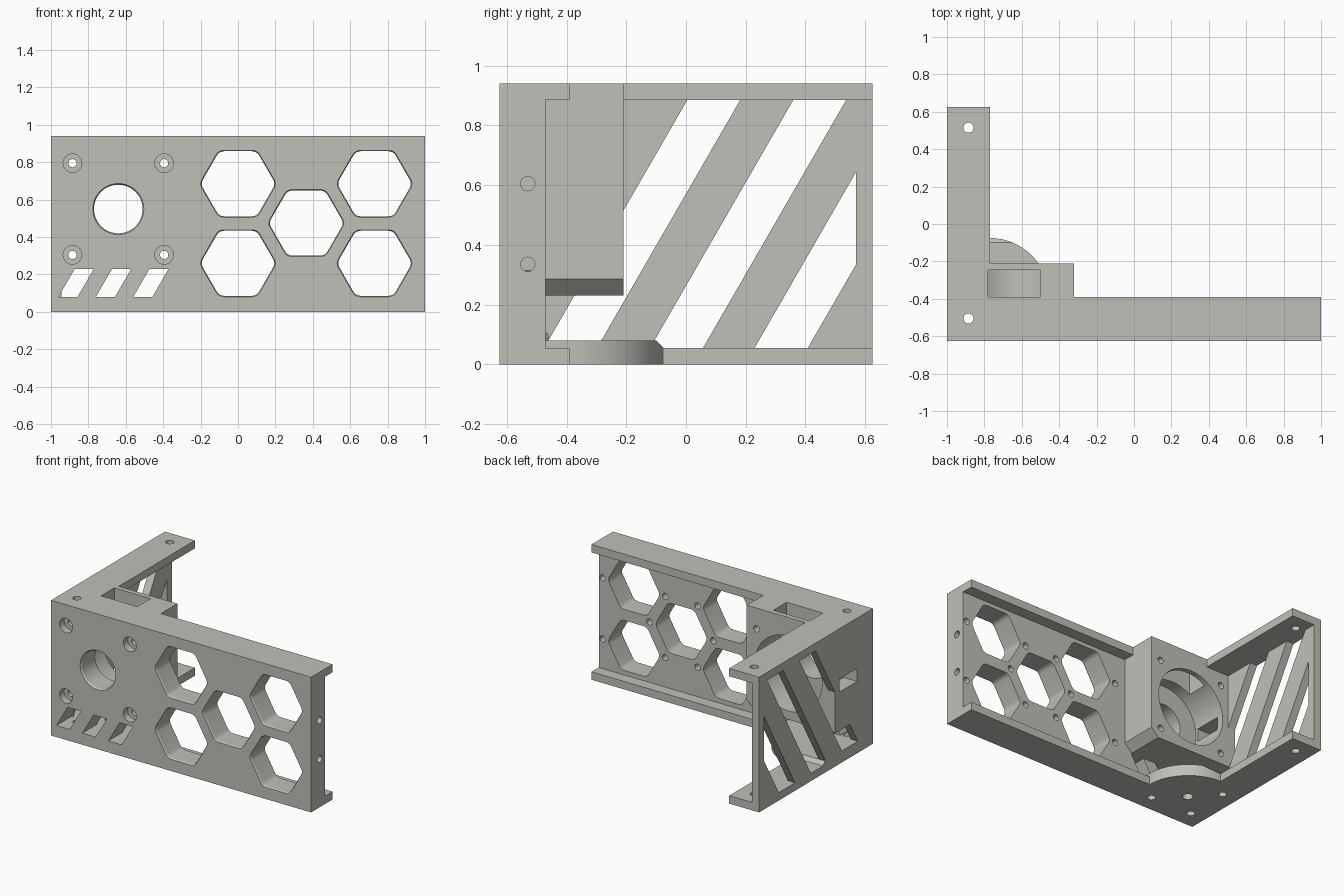
import bpy, bmesh, math
from mathutils import Vector

if "Cube" in bpy.data.objects:
    bpy.data.objects.remove(bpy.data.objects["Cube"])

mat = bpy.data.materials.new("warm grey plastic")
mat.diffuse_color = (0.53, 0.53, 0.49, 1)
mat.use_nodes = True
mat.node_tree.nodes["Principled BSDF"].inputs["Base Color"].default_value = mat.diffuse_color

PLACE = {'x': lambda u, v, d: (d, u, v),
         'y': lambda u, v, d: (u, d, v),
         'z': lambda u, v, d: (u, v, d)}


def loft(name, axis, rings):
    """Solid through rings [(2D points, depth along axis), ...]."""
    bm = bmesh.new()
    rows = [[bm.verts.new(PLACE[axis](u, v, d)) for u, v in pts] for pts, d in rings]
    n = len(rows[0])
    for a, b in zip(rows, rows[1:]):
        for i in range(n):
            j = (i + 1) % n
            bm.faces.new((a[i], a[j], b[j], b[i]))
    bm.faces.new(rows[0])
    bm.faces.new(rows[-1])
    bmesh.ops.recalc_face_normals(bm, faces=bm.faces)
    me = bpy.data.meshes.new(name)
    bm.to_mesh(me)
    bm.free()
    me.materials.append(mat)
    ob = bpy.data.objects.new(name, me)
    bpy.context.collection.objects.link(ob)
    return ob


def prism(name, axis, pts, a, b):
    return loft(name, axis, [(pts, a), (pts, b)])


def box(name, x0, x1, y0, y1, z0, z1):
    return prism(name, 'z', [(x0, y0), (x1, y0), (x1, y1), (x0, y1)], z0, z1)


def circle(u, v, r, n=24):
    return [(u + r * math.cos(2 * math.pi * i / n), v + r * math.sin(2 * math.pi * i / n))
            for i in range(n)]


def round_hex(u, v, flat, r=0.045):
    pts = []
    for k in range(6):
        a = k * math.pi / 3
        c = (flat - r) / math.cos(math.pi / 6)
        for s in range(-2, 3):
            t = a + s * math.pi / 12
            pts.append((u + c * math.cos(a) + r * math.cos(t), v + c * math.sin(a) + r * math.sin(t)))
    return pts


def combine(base, other, op):
    m = base.modifiers.new(op, 'BOOLEAN')
    m.operation, m.solver, m.object = op, 'EXACT', other
    bpy.context.view_layer.update()
    ev = base.evaluated_get(bpy.context.evaluated_depsgraph_get())
    me = bpy.data.meshes.new_from_object(ev)
    base.modifiers.clear()
    base.data = me
    bpy.data.objects.remove(other)


def cut(other):
    combine(body, other, 'DIFFERENCE')


def add(other):
    combine(body, other, 'UNION')


F, B, W = -0.625, -0.47, 0.055     # panel front, panel back, wall thickness
H = 0.94

# L-shaped wall: thick front panel and thin side wall
body = prism("corner_bracket", 'z',
             [(-1, F), (1, F), (1, B), (-1 + W, B), (-1 + W, 0.625), (-1, 0.625)], 0, H)

# diagonal slots in the side wall
for y in (-0.475, -0.12):
    k = (0.885 - W) / math.sqrt(3)
    cut(prism("wall_slot", 'x', [(y, W), (y + 0.177, W), (y + 0.177 + k, 0.885), (y + k, 0.885)],
              -1.1, -0.9))
cut(prism("wall_slot", 'x', [(0.23, W), (0.408, W), (0.57, 0.335), (0.57, 0.645)], -1.1, -0.9))

# top and bottom L-shaped flanges
for z0, z1 in ((0, W), (H - W, H)):
    add(prism("flange", 'z', [(-1, F), (1, F), (1, -0.39), (-0.77, -0.39), (-0.77, 0.625),
                              (-1, 0.625)], z0, z1))

# round corner gusset on the floor, its back edge bevelled
arc = [(-0.77 + 0.315 * math.sin(t), -0.39 + 0.315 * math.cos(t))
       for t in [i * math.pi / 2 / 16 for i in range(17)]]
gusset = prism("gusset", 'z', [(-1, F), (-0.455, F)] + arc[::-1] + [(-1, -0.075)], 0, 0.08)
bm = bmesh.new()
bm.from_mesh(gusset.data)
res = bmesh.ops.bisect_plane(bm, geom=bm.verts[:] + bm.edges[:] + bm.faces[:],
                             plane_co=Vector((0, -0.1, 0.08)), plane_no=Vector((0, 1, 1)),
                             clear_outer=True)
bmesh.ops.holes_fill(bm, edges=[e for e in bm.edges if e.is_boundary])
bmesh.ops.recalc_face_normals(bm, faces=bm.faces)
bm.to_mesh(gusset.data)
bm.free()
add(gusset)

# motor block with bevelled lower edge
add(prism("motor_block", 'y', [(-1, 0.23), (-0.375, 0.23), (-0.32, 0.285), (-0.32, H), (-1, H)],
          -0.55, -0.21))

# motor bore, shaft hole, cable openings
CX, CZ = -0.64, 0.55
cut(prism("bore", 'y', circle(CX, CZ, 0.26, 64), B, 0))
cut(loft("shaft_hole", 'y', [(circle(CX, CZ, 0.143, 48), -0.635), (circle(CX, CZ, 0.13, 48), -0.615),
                             (circle(CX, CZ, 0.13, 48), -0.4)]))
cut(box("top_pocket", -0.78, -0.5, -0.39, -0.245, 0.6, 1.1))
cut(box("side_window", -1.1, -0.8, -0.45, -0.26, 0.5, 0.59))

# motor screws with counterbores
for sx in (-1, 1):
    for sz in (-1, 1):
        x, z = CX + sx * 0.245, CZ + sz * 0.245
        cut(prism("screw_hole", 'y', circle(x, z, 0.022), -0.7, -0.1))
        cut(prism("screw_head", 'y', circle(x, z, 0.05), -0.7, -0.575))

# slanted vents low in the front panel
for i in range(3):
    x = -0.96 + 0.2 * i
    cut(prism("vent", 'y', [(x, 0.08), (x + 0.102, 0.08), (x + 0.189, 0.23), (x + 0.087, 0.23)],
              -0.7, -0.46))

# hexagonal openings with a slight front bevel
hexes = [(0, 0.685), (0, 0.26), (0.365, 0.475), (0.73, 0.685), (0.73, 0.26)]
for x, z in hexes:
    cut(loft("hex_opening", 'y', [(round_hex(x, z, 0.184), -0.635), (round_hex(x, z, 0.174), -0.615),
                                  (round_hex(x, z, 0.174), -0.42)]))

# blind screw holes behind the panel, between the hexagons
spots = {(round(x + s * 0.243, 2), z) for x, z in hexes for s in (-1, 1)}
for x, z in sorted(spots):
    cut(prism("rear_hole", 'y', circle(x, z, 0.022, 16), -0.55, -0.4))

# end holes, flange holes and base holes
for z in (0.335, 0.605):
    cut(prism("end_hole", 'x', circle(-0.53, z, 0.024), 0.9, 1.1))
for y in (-0.505, 0.515):
    cut(prism("flange_hole", 'z', circle(-0.885, y, 0.027), -0.1, 1.1))
for x, y, r in ((-0.735, -0.355, 0.034), (-0.57, -0.51, 0.026), (-0.885, -0.195, 0.026)):
    cut(prism("base_hole", 'z', circle(x, y, r), -0.1, 0.075 if r < 0.03 else 0.1))

# smooth the round walls, keep hard edges
bpy.context.view_layer.objects.active = body
body.select_set(True)
bpy.ops.object.shade_smooth_by_angle(angle=math.radians(25))
